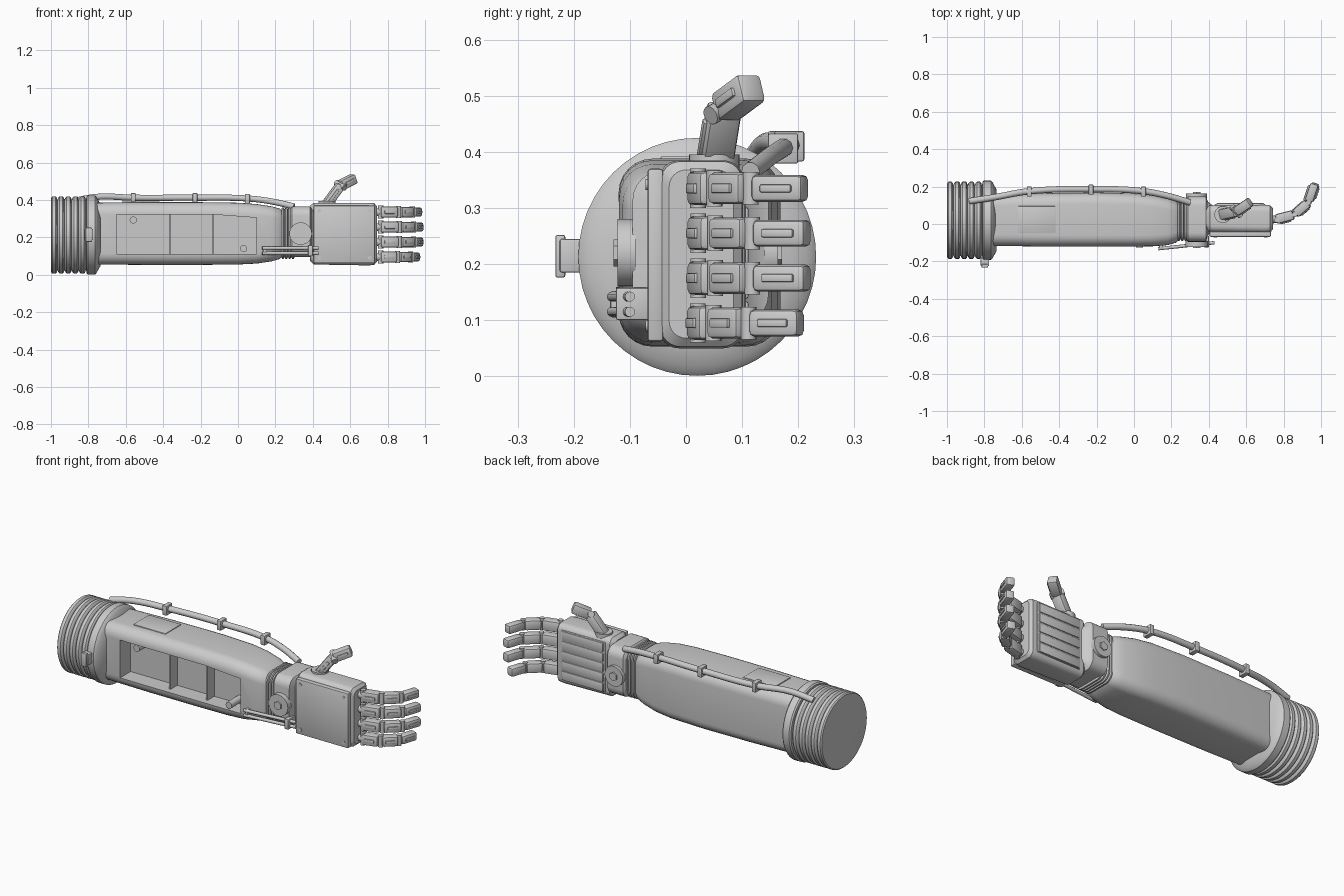
import bpy, bmesh, math
from mathutils import Vector, Matrix

if "Cube" in bpy.data.objects:
    bpy.data.objects.remove(bpy.data.objects["Cube"])


def finish(name, bm, matrix=Matrix()):
    bm.transform(matrix)
    bmesh.ops.recalc_face_normals(bm, faces=bm.faces)
    me = bpy.data.meshes.new(name)
    bm.to_mesh(me)
    bm.free()
    ob = bpy.data.objects.new(name, me)
    bpy.context.collection.objects.link(ob)
    return ob


def loft(name, rings):
    """Skin a list of equal-length point rings and cap both ends."""
    bm = bmesh.new()
    vs = [[bm.verts.new(p) for p in r] for r in rings]
    n = len(vs[0])
    for a, b in zip(vs, vs[1:]):
        for i in range(n):
            bm.faces.new((a[i], a[(i + 1) % n], b[(i + 1) % n], b[i]))
    bm.faces.new(vs[0])
    bm.faces.new(vs[-1])
    return finish(name, bm)


def round_rect(x, y0, y1, z0, z1, r, steps=6):
    pts = []
    for k, (y, z) in enumerate(((y1 - r, z1 - r), (y0 + r, z1 - r), (y0 + r, z0 + r), (y1 - r, z0 + r))):
        for i in range(steps + 1):
            a = math.pi / 2 * (k + i / steps)
            pts.append((x, y + r * math.cos(a), z + r * math.sin(a)))
    return pts


def circle(x, r, y=0.02, z=0.213, n=48):
    return [(x, y + r * math.cos(2 * math.pi * i / n), z + r * math.sin(2 * math.pi * i / n)) for i in range(n)]


def box(name, c, size, bevel=0.0, rot=Matrix()):
    bm = bmesh.new()
    bmesh.ops.create_cube(bm, size=1, matrix=Matrix.Diagonal((*size, 1)))
    if bevel:
        bmesh.ops.bevel(bm, geom=bm.edges[:], offset=bevel, segments=2, profile=0.5, affect='EDGES')
    return finish(name, bm, Matrix.Translation(c) @ rot)


def span(name, x, y, z, bevel=0.0):
    """Box given by its min/max on each axis."""
    return box(name, [(a + b) / 2 for a, b in (x, y, z)], [b - a for a, b in (x, y, z)], bevel)


def rod(name, p, q, r, n=20):
    p, q = Vector(p), Vector(q)
    bm = bmesh.new()
    bmesh.ops.create_cone(bm, cap_ends=True, segments=n, radius1=r, radius2=r, depth=(q - p).length)
    rot = (q - p).to_track_quat('Z', 'Y').to_matrix().to_4x4()
    return finish(name, bm, Matrix.Translation((p + q) / 2) @ rot)


def segment(name, p, q, thick, wide, bevel=0.01):
    """Bevelled finger bone from p to q, plus a raised strip on its outer face."""
    p, q = Vector(p), Vector(q)
    rot = (q - p).to_track_quat('X', 'Z').to_matrix().to_4x4()
    length = (q - p).length
    box(name, (p + q) / 2, (length, thick, wide), bevel, rot)
    off = rot @ Vector((0, -thick / 2, 0))
    box(name + "_strip", (p + q) / 2 + off, (length * 0.6, 0.012, wide * 0.3), 0.003, rot)


# ribbed elbow cuff
prof = [(-1.0, 0.188)]
for i in range(5):
    x = -1.0 + 0.038 * i
    prof += [(x + 0.002, 0.2), (x + 0.008, 0.206), (x + 0.025, 0.206), (x + 0.031, 0.2), (x + 0.034, 0.188)]
prof += [(-0.812, 0.188), (-0.81, 0.205), (-0.803, 0.212), (-0.765, 0.212), (-0.758, 0.206),
         (-0.752, 0.195), (-0.735, 0.165)]
loft("elbow_cuff", [circle(x, r) for x, r in prof])
span("cuff_latch", (-0.82, -0.775), (-0.225, -0.18), (0.185, 0.245), 0.004)
span("cuff_latch_plate", (-0.815, -0.78), (-0.233, -0.215), (0.176, 0.252), 0.004)

# forearm shell with open bay cut in the front
forearm = loft("forearm", [round_rect(*s) for s in (
    (-0.78, -0.117, 0.155, 0.055, 0.385, 0.06), (-0.5, -0.12, 0.164, 0.053, 0.388, 0.06),
    (-0.2, -0.12, 0.168, 0.053, 0.388, 0.06), (0.0, -0.12, 0.163, 0.055, 0.385, 0.06),
    (0.1, -0.119, 0.152, 0.06, 0.378, 0.06), (0.18, -0.113, 0.137, 0.072, 0.366, 0.06),
    (0.225, -0.1, 0.122, 0.085, 0.353, 0.055), (0.24, -0.085, 0.11, 0.1, 0.34, 0.05))])
bm = bmesh.new()
outline = ((-0.65, 0.11), (0.1, 0.11), (0.1, 0.305), (-0.13, 0.322), (-0.65, 0.322))
face = bm.faces.new([bm.verts.new((x, -0.3, z)) for x, z in outline])
ext = bmesh.ops.extrude_face_region(bm, geom=[face])
bmesh.ops.translate(bm, vec=(0, 0.275, 0), verts=[v for v in ext["geom"] if isinstance(v, bmesh.types.BMVert)])
cutter = finish("bay_cutter", bm)
cutter.hide_render = True
mod = forearm.modifiers.new("bay", 'BOOLEAN')
mod.operation, mod.object, mod.solver = 'DIFFERENCE', cutter, 'EXACT'
cut = bpy.data.meshes.new_from_object(forearm.evaluated_get(bpy.context.evaluated_depsgraph_get()))
forearm.modifiers.clear()
forearm.data = cut
bpy.data.objects.remove(cutter)

# bay ribs, pins and top hatch
for x in (-0.365, -0.135):
    span("bay_rib", (x - 0.005, x + 0.005), (-0.085, -0.02), (0.108, 0.322))
rod("bay_pin_upper", (-0.56, -0.1, 0.293), (-0.56, -0.02, 0.293), 0.019)
rod("bay_pin_lower", (0.03, -0.125, 0.14), (0.03, -0.02, 0.14), 0.019)
span("top_hatch", (-0.62, -0.42), (-0.045, 0.095), (0.38, 0.392), 0.002)

# cable along the upper back edge, with clips
curve = bpy.data.curves.new("forearm_cable", 'CURVE')
curve.dimensions, curve.bevel_depth, curve.bevel_resolution = '3D', 0.017, 3
curve.use_fill_caps, curve.resolution_u = True, 6
path = ((-0.88, 0.122, 0.395), (-0.75, 0.142, 0.417), (-0.56, 0.175, 0.412), (-0.23, 0.186, 0.412),
        (0.05, 0.175, 0.408), (0.18, 0.15, 0.392), (0.3, 0.115, 0.365))
sp = curve.splines.new('BEZIER')
sp.bezier_points.add(len(path) - 1)
for bp, co in zip(sp.bezier_points, path):
    bp.co, bp.handle_left_type, bp.handle_right_type = co, 'AUTO', 'AUTO'
bpy.context.collection.objects.link(bpy.data.objects.new("forearm_cable", curve))
for x, y, z in path[2:5]:
    box("cable_clip", (x, y - 0.002, z - 0.002), (0.026, 0.054, 0.054), 0.004)

# wrist bellows and wrist block
rings = []
for i in range(4):
    x = 0.232 + 0.018 * i
    for dx, g in ((0, 0.008), (0.004, 0), (0.012, 0), (0.016, 0.008)):
        rings.append(round_rect(x + dx, -0.09 + g, 0.12 - g, 0.085 + g, 0.36 - g, 0.05))
loft("wrist_bellows", rings)
loft("wrist_block", [round_rect(*s) for s in (
    (0.28, -0.085, 0.135, 0.105, 0.355, 0.05), (0.29, -0.095, 0.147, 0.095, 0.365, 0.05),
    (0.385, -0.095, 0.147, 0.095, 0.365, 0.05), (0.395, -0.06, 0.12, 0.105, 0.355, 0.05),
    (0.42, -0.04, 0.1, 0.11, 0.35, 0.05))])
for side, y0, y1, r in (("front", -0.09, -0.122, 0.06), ("back", 0.14, 0.164, 0.056)):
    d = math.copysign(0.007, y1 - y0)
    rod("wrist_hub_" + side, (0.335, y0, 0.22), (0.335, y1, 0.22), r, 32)
    rod("wrist_hub_bolt_" + side, (0.335, y1, 0.22), (0.335, y1 + d, 0.22), 0.024, 6)

# twin push rods
for z in (0.115, 0.142):
    rod("push_rod", (0.13, -0.132, z), (0.43, -0.1, z), 0.009, 12)
span("push_rod_bracket", (0.375, 0.4), (-0.125, -0.06), (0.1, 0.158), 0.004)
span("push_rod_mount", (0.135, 0.155), (-0.135, -0.1), (0.105, 0.152), 0.004)

# palm, back plate and grip pad
loft("palm", [round_rect(*s) for s in (
    (0.385, -0.025, 0.085, 0.075, 0.37, 0.035), (0.405, -0.043, 0.1, 0.055, 0.385, 0.035),
    (0.7, -0.048, 0.102, 0.05, 0.385, 0.035), (0.728, -0.045, 0.1, 0.053, 0.383, 0.035),
    (0.742, -0.03, 0.085, 0.068, 0.368, 0.03))])
span("hand_plate", (0.405, 0.732), (-0.069, -0.04), (0.062, 0.37), 0.006)
for x in (0.435, 0.705):
    for z in (0.09, 0.342):
        rod("plate_bolt", (x, -0.06, z), (x, -0.072, z), 0.01, 12)
span("palm_pad", (0.43, 0.705), (0.09, 0.106), (0.08, 0.36), 0.006)
for i in range(5):
    z = 0.108 + i * 0.056
    span("palm_pad_ridge", (0.44, 0.695), (0.1, 0.111), (z - 0.025, z + 0.025), 0.003)

# four curled fingers with hinge pins
for name, z, s in (("index", 0.335, 0.97), ("middle", 0.255, 1.0), ("ring", 0.175, 1.0), ("little", 0.095, 0.92)):
    p = [Vector((0.745 + (x - 0.745) * s, y * (0.3 + 0.7 * s), z)) for x, y in
         ((0.745, 0.022), (0.862, 0.052), (0.938, 0.118), (0.972, 0.218))]
    rod(name + "_root", p[0] - Vector((0.03, 0, 0)), p[0] + Vector((0.03, 0.006, 0)), 0.02, 16)
    u = [(p[i + 1] - p[i]).normalized() for i in range(3)]
    segment(name + "_base", p[0] + u[0] * 0.014, p[1] - u[0] * 0.008, 0.052, 0.06)
    segment(name + "_middle", p[1] + u[1] * 0.006, p[2] - u[1] * 0.006, 0.05, 0.056)
    segment(name + "_tip", p[2] + u[2] * 0.006, p[3], 0.046, 0.048)
    for j, c in enumerate(p[:3]):
        c = c + Vector((0.018 if j == 0 else 0, 0, 0))
        h = Vector((0, 0, 0.035 - 0.003 * j))
        rod(name + "_hinge", c - h, c + h, 0.014, 16)

# thumb
t = [Vector(c) for c in ((0.465, 0.05, 0.365), (0.548, 0.068, 0.478), (0.622, 0.118, 0.515))]
rod("thumb_socket", (0.475, 0.05, 0.37), (0.475, 0.05, 0.395), 0.045, 24)
segment("thumb_base", t[0], t[1], 0.058, 0.05)
segment("thumb_tip", t[1], t[2], 0.052, 0.055)
side = (t[1] - t[0]).cross(t[2] - t[1]).normalized() * 0.036
rod("thumb_hinge", t[1] - side, t[1] + side, 0.017, 16)

# smooth shading with crisp edges
for ob in bpy.context.collection.objects:
    if ob.type == 'MESH':
        ob.select_set(True)
        bpy.context.view_layer.objects.active = ob
bpy.ops.object.shade_smooth_by_angle(angle=math.radians(32))
